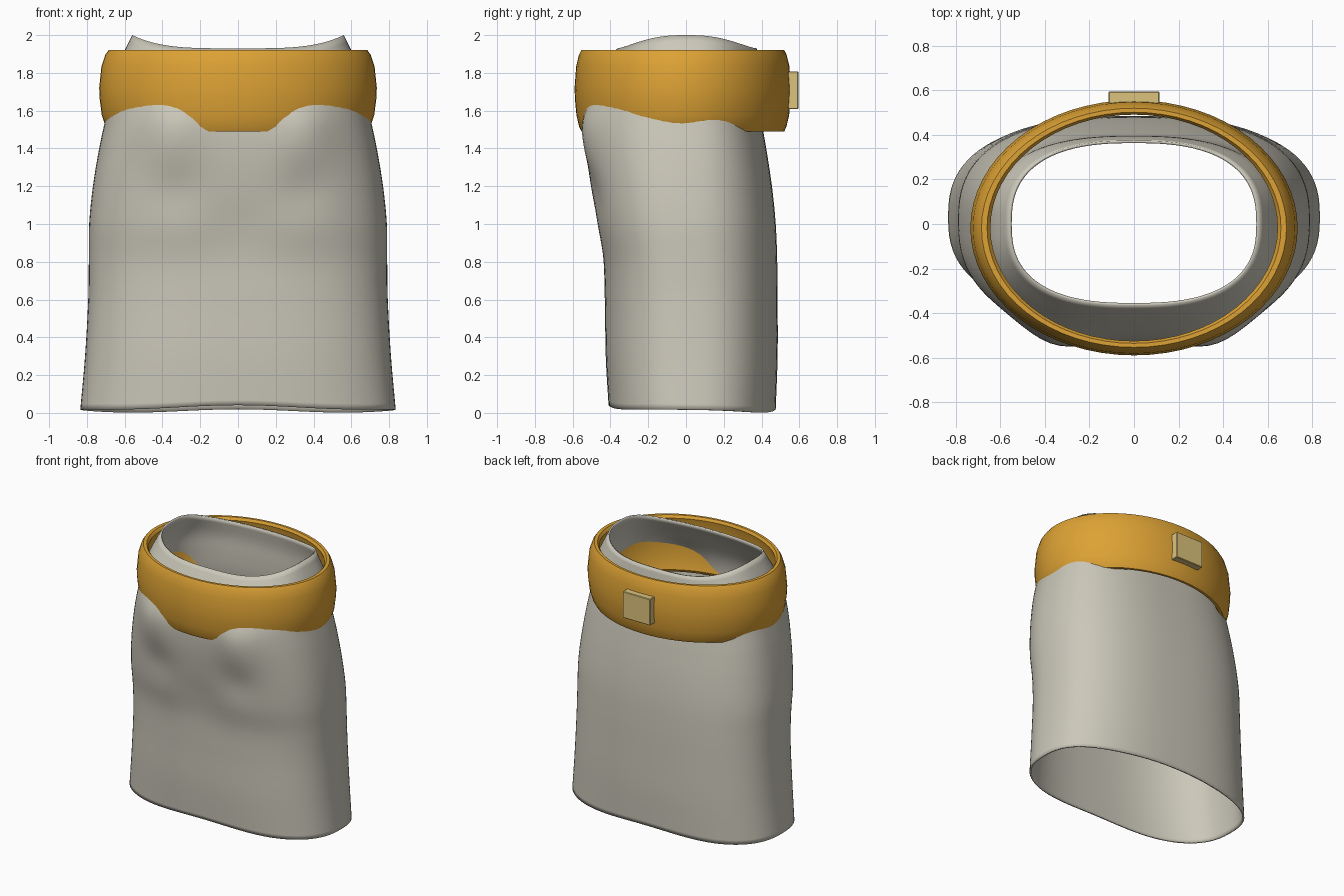
import bpy, bmesh, math
from math import sin, cos, pi, exp

if "Cube" in bpy.data.objects:
    bpy.data.objects.remove(bpy.data.objects["Cube"])


def material(name, rgb):
    m = bpy.data.materials.new(name)
    m.diffuse_color = (*rgb, 1)
    m.use_nodes = True
    m.node_tree.nodes["Principled BSDF"].inputs["Base Color"].default_value = m.diffuse_color
    return m


CLOTH = material("pale grey cloth", (0.60, 0.575, 0.49))
ORANGE = material("orange band", (0.72, 0.36, 0.035))
GOLD = material("pale gold", (0.72, 0.55, 0.20))


def finish(name, bm, mat, angle):
    bmesh.ops.recalc_face_normals(bm, faces=bm.faces)
    me = bpy.data.meshes.new(name)
    bm.to_mesh(me)
    bm.free()
    me.materials.append(mat)
    ob = bpy.data.objects.new(name, me)
    bpy.context.collection.objects.link(ob)
    bpy.ops.object.select_all(action='DESELECT')
    ob.select_set(True)
    bpy.context.view_layer.objects.active = ob
    bpy.ops.object.shade_smooth_by_angle(angle=math.radians(angle))
    return ob


def bridge(bm, rings, closed=False):
    n = len(rings[0])
    for k in range(len(rings) if closed else len(rings) - 1):
        a, b = rings[k], rings[(k + 1) % len(rings)]
        for i in range(n):
            j = (i + 1) % n
            bm.faces.new((a[i], a[j], b[j], b[i]))


def spline(keys, z):
    """Smooth interpolation of key rows at height z."""
    k = 0
    while k < len(keys) - 2 and keys[k + 1][0] < z:
        k += 1
    p1, p2 = keys[k], keys[k + 1]
    p0, p3 = keys[max(k - 1, 0)], keys[min(k + 2, len(keys) - 1)]
    h = p2[0] - p1[0]
    t = (z - p1[0]) / h
    out = []
    for c in range(1, len(p1)):
        m1 = (p2[c] - p0[c]) / (p2[0] - p0[0]) * h
        m2 = (p3[c] - p1[c]) / (p3[0] - p1[0]) * h
        out.append((2*t**3 - 3*t*t + 1) * p1[c] + (t**3 - 2*t*t + t) * m1
                   + (3*t*t - 2*t**3) * p2[c] + (t**3 - t*t) * m2)
    return out


# Cloth tube: height, half width, front depth, back depth, centre y
BODY = [
    (0.02, 0.835, -0.41, 0.475, 0.03),
    (0.30, 0.810, -0.425, 0.485, 0.03),
    (0.60, 0.793, -0.43, 0.485, 0.03),
    (0.80, 0.790, -0.44, 0.483, 0.02),
    (1.00, 0.788, -0.478, 0.475, 0.01),
    (1.20, 0.768, -0.505, 0.455, 0.0),
    (1.40, 0.735, -0.528, 0.425, 0.0),
    (1.55, 0.703, -0.530, 0.40, 0.0),
    (1.67, 0.675, -0.505, 0.395, 0.0),
    (1.80, 0.640, -0.440, 0.395, 0.0),
    (1.93, 0.560, -0.365, 0.375, 0.0),
]
SEG, ROWS = 96, 64
bm = bmesh.new()
rings = []
for r in range(ROWS + 1):
    z = 0.02 + 1.91 * r / ROWS
    a, yf, yb, yc = spline(BODY, z)
    ring = []
    for i in range(SEG):
        t = 2 * pi * i / SEG
        c, s = cos(t), sin(t)
        e = 2 / 2.55
        x = a * math.copysign(abs(c) ** e, c)
        y = yc + ((yb - yc) if s > 0 else (yc - yf)) * math.copysign(abs(s) ** e, s)
        # chest swell, with hollows below it
        if s < 0:
            dx = (abs(x) - 0.36) / 0.17
            dz = (z - 1.52) / (0.24 if z < 1.52 else 0.17)
            y -= 0.048 * exp(-dx * dx - dz * dz) * min(1, -s * 2)
            y += 0.012 * exp(-((abs(x) - 0.33) / 0.13) ** 2 - ((z - 1.17) / 0.13) ** 2)
            y += 0.015 * exp(-(x / 0.18) ** 2 - ((z - 0.98) / 0.16) ** 2)
        # wavy hem and raised sides of the neck edge
        low = max(0, 1 - z / 0.4) ** 2
        high = max(0, (z - 1.5) / 0.43) ** 2
        hem = 0.011 * cos(pi * x / 0.6) - 0.012 * s
        ring.append(bm.verts.new((x, y, z + low * hem + high * 0.07 * abs(c) ** 3)))
    rings.append(ring)
bridge(bm, rings)
tube = finish("cloth_tube", bm, CLOTH, 50)
sol = tube.modifiers.new("thickness", 'SOLIDIFY')
sol.thickness = 0.012
sol.offset = -1

# Band: rounded hoop swept from a small closed profile (inset from rim, height)
PROFILE = [(0.090, 1.90), (0.075, 1.92), (0.050, 1.92), (0.032, 1.895), (0.012, 1.835),
           (0.0, 1.72), (0.003, 1.66), (0.014, 1.575), (0.034, 1.515), (0.050, 1.49),
           (0.075, 1.49), (0.090, 1.51), (0.070, 1.57), (0.060, 1.70), (0.070, 1.84)]
bm = bmesh.new()
rings = []
for d, z in PROFILE:
    rings.append([bm.verts.new(((0.735 - d) * cos(2 * pi * i / 64),
                                -0.017 + (0.573 - d * 0.72) * sin(2 * pi * i / 64), z))
                  for i in range(64)])
bridge(bm, rings, closed=True)
finish("band", bm, ORANGE, 40)

# Clasp: small block on the back of the band
bm = bmesh.new()
bmesh.ops.create_cube(bm, size=1)
for v in bm.verts:
    v.co = (v.co.x * 0.23, 0.56 + v.co.y * 0.07, 1.708 + v.co.z * 0.2)
bmesh.ops.bevel(bm, geom=bm.edges[:], offset=0.004, segments=1, affect='EDGES')
finish("clasp", bm, GOLD, 30)
